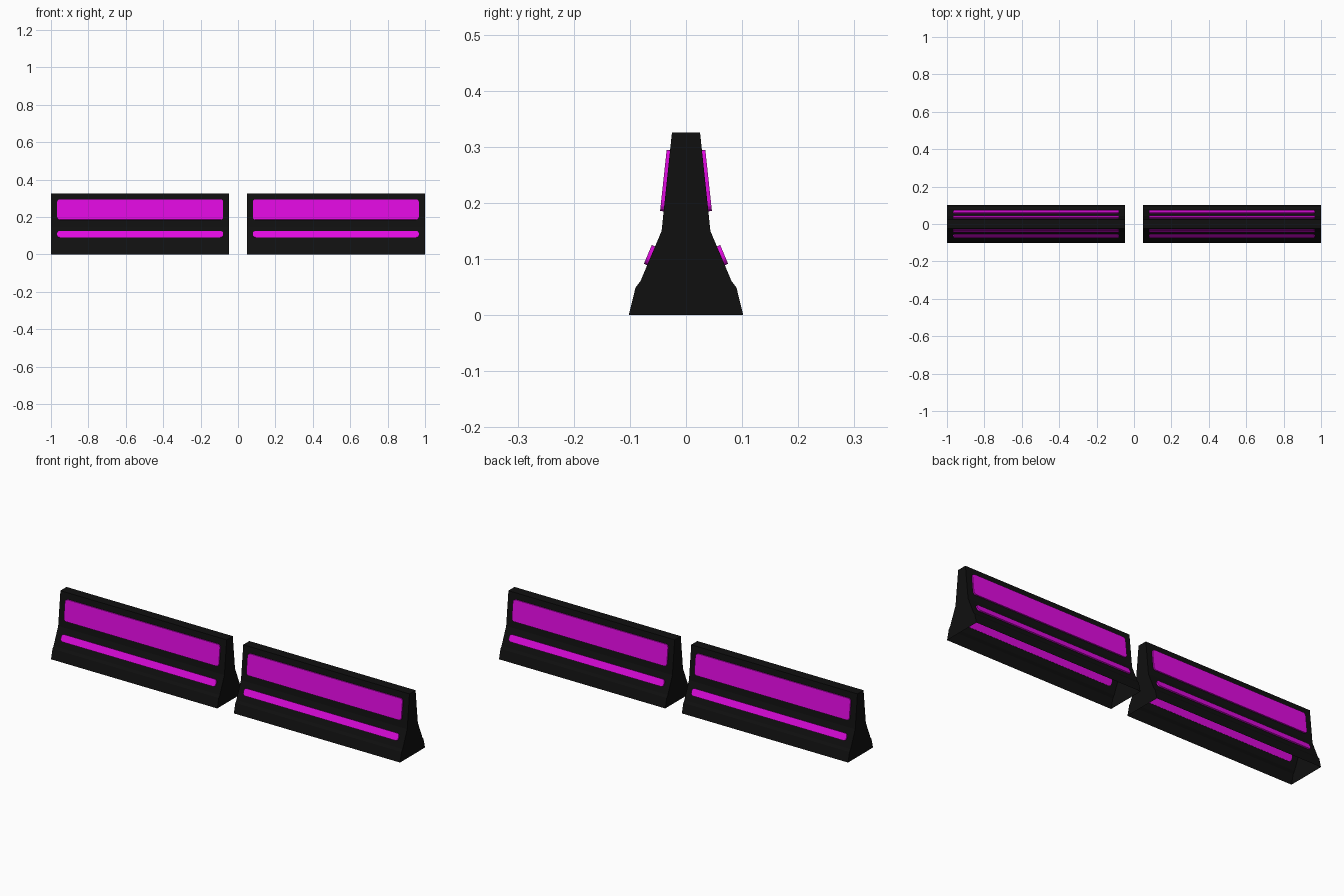
import bpy, bmesh, math
from mathutils import Vector

if "Cube" in bpy.data.objects:
    bpy.data.objects.remove(bpy.data.objects["Cube"])


def material(name, rgb):
    m = bpy.data.materials.new(name)
    m.diffuse_color = (*rgb, 1)
    m.use_nodes = True
    m.node_tree.nodes["Principled BSDF"].inputs["Base Color"].default_value = m.diffuse_color
    return m


BLACK = material("matte black", (0.005, 0.005, 0.005))
MAGENTA = material("bright magenta", (0.75, 0.003, 0.75))

# half cross-section of the barrier: (y, z) from the foot to the top
HALF = [(0.102, 0), (0.09, 0.049), (0.081, 0.061), (0.0435, 0.15), (0.025, 0.326)]
X0, X1 = 0.0475, 1.0
PLATE_X, PLATE_HALF = 0.523, 0.444


def add_object(name, bm, mat):
    bmesh.ops.recalc_face_normals(bm, faces=bm.faces)
    me = bpy.data.meshes.new(name)
    bm.to_mesh(me)
    bm.free()
    me.materials.append(mat)
    ob = bpy.data.objects.new(name, me)
    bpy.context.collection.objects.link(ob)


def barrier(name, x0, x1):
    """Extruded profile, hollow with an open underside."""
    prof = HALF + [(-y, z) for y, z in reversed(HALF)]
    bm = bmesh.new()
    ring = [bm.verts.new((x0, y, z)) for y, z in prof]
    cap = bm.faces.new(ring)
    ext = bmesh.ops.extrude_face_region(bm, geom=[cap], use_keep_orig=True)
    verts = [v for v in ext["geom"] if isinstance(v, bmesh.types.BMVert)]
    bmesh.ops.translate(bm, verts=verts, vec=(x1 - x0, 0, 0))
    bmesh.ops.recalc_face_normals(bm, faces=bm.faces)
    under = [f for f in bm.faces if all(v.co.z < 0.001 for v in f.verts)]
    bmesh.ops.delete(bm, geom=under, context="FACES_ONLY")
    me_normals_ok = [f for f in bm.faces if f.normal.z < -0.9]
    assert not me_normals_ok
    add_object(name, bm, BLACK)


def plate(name, cx, side, low, high, radius):
    """Rounded plate through the sloping wall; low/high are (y, z) on the wall."""
    a, b = Vector((0, side * low[0], low[1])), Vector((0, side * high[0], high[1]))
    up = (b - a).normalized()
    out = Vector((0, side * up.z, -side * up.y))
    mid, h = (a + b) / 2, (b - a).length / 2
    bm = bmesh.new()
    ring = []
    for k, (sx, sz) in enumerate([(1, 1), (-1, 1), (-1, -1), (1, -1)]):
        for i in range(5):
            t = math.radians(90 * k + 22.5 * i)
            u = sx * (PLATE_HALF - radius) + radius * math.cos(t)
            v = sz * (h - radius) + radius * math.sin(t)
            p = mid + up * v - out * 0.002
            ring.append(bm.verts.new((cx + u, p.y, p.z)))
    face = bm.faces.new(ring)
    ext = bmesh.ops.extrude_face_region(bm, geom=[face], use_keep_orig=True)
    verts = [v for v in ext["geom"] if isinstance(v, bmesh.types.BMVert)]
    bmesh.ops.translate(bm, verts=verts, vec=out * 0.0085)
    add_object(name, bm, MAGENTA)


for sx, label in ((-1, "left"), (1, "right")):
    barrier(f"{label}_barrier", *sorted((sx * X0, sx * X1)))
    for sy, face in ((-1, "front"), (1, "back")):
        plate(f"{label}_{face}_panel", sx * PLATE_X, sy,
              (0.0397, 0.185), (0.028, 0.294), 0.014)
        plate(f"{label}_{face}_stripe", sx * PLATE_X, sy,
              (0.0691, 0.089), (0.055, 0.1225), 0.014)
